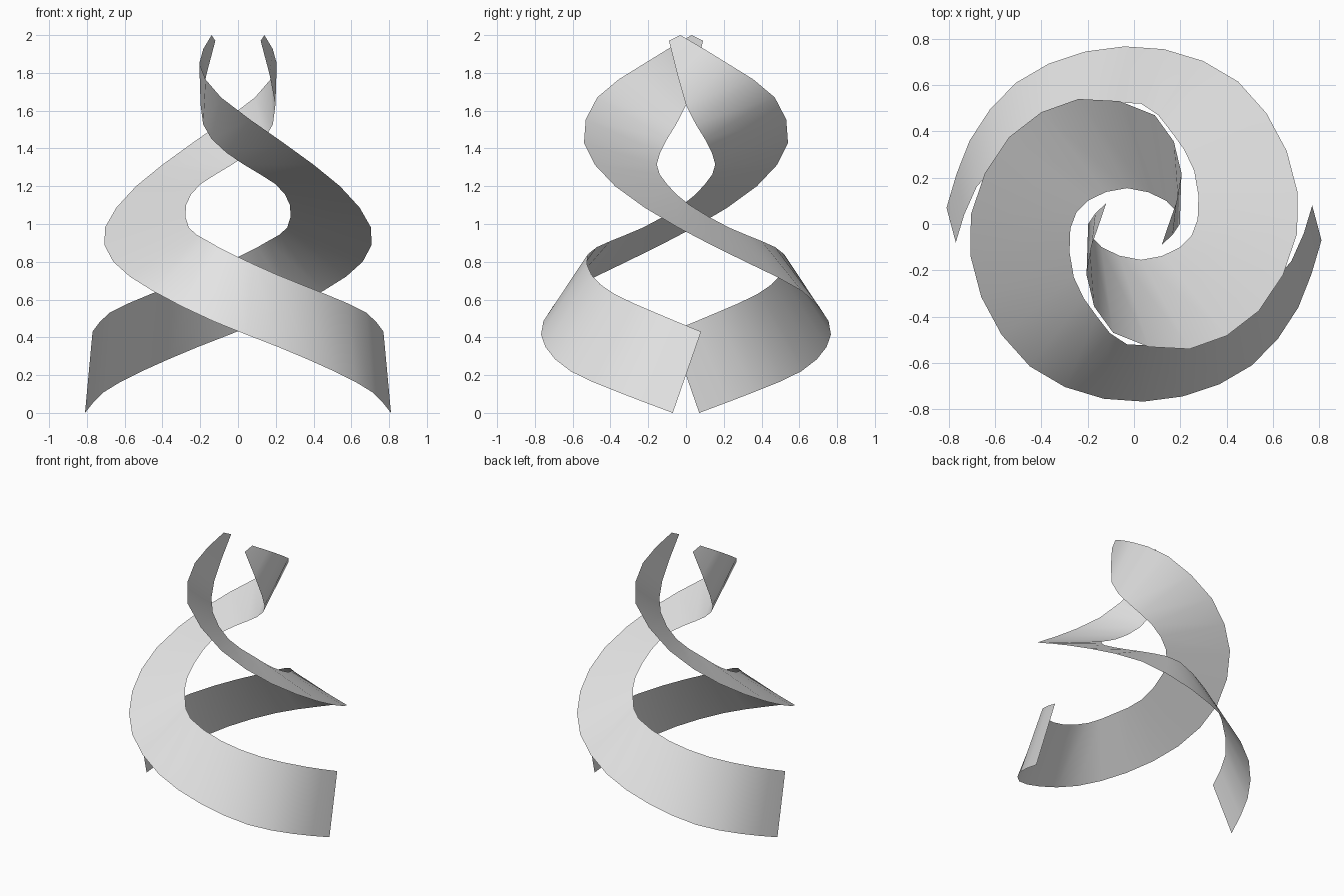
import bpy
import bmesh
from math import pi
from mathutils import Matrix, Vector

cube = bpy.data.objects.get("Cube")
if cube:
    bpy.data.objects.remove(cube, do_unlink=True)

# Plain grey for both ribbons
grey = bpy.data.materials.new("light_grey")
grey.use_nodes = True
colour = (0.8, 0.8, 0.8, 1.0)
grey.diffuse_color = colour
grey.node_tree.nodes["Principled BSDF"].inputs["Base Color"].default_value = colour

# Path of the edge that starts at the foot of the ribbon and ends on top
OUTER_EDGE = [
    (.81, -.07, 0), (.71, -.36, .11), (.51, -.61, .22), (.21, -.745, .35),
    (-.13, -.755, .485), (-.45, -.615, .645), (-.66, -.315, .8),
    (-.705, .04, .98), (-.54, .375, 1.2), (-.24, .54, 1.43),
    (.09, .47, 1.67), (.205, .22, 1.85), (.14, -.03, 2),
]
# Path of the edge that curls in around the central axis
INNER_EDGE = [
    (.77, .08, .43), (.68, -.16, .53), (.46, -.38, .63), (.21, -.5, .73),
    (-.03, -.52, .84), (-.16, -.4, .91), (-.26, -.23, .98),
    (-.275, -.02, 1.1), (-.2, .1, 1.21), (-.03, .155, 1.315),
    (.14, .1, 1.45), (.198, 0, 1.63), (.12, -.09, 1.97),
]


def smooth_path(keys, steps=2):
    """Pass a smooth curve through the key points."""
    p = [Vector(k) for k in keys]
    p = [p[0] * 2 - p[1]] + p + [p[-1] * 2 - p[-2]]
    points = []
    for a, b, c, d in zip(p, p[1:], p[2:], p[3:]):
        for s in range(steps):
            t = s / steps
            points.append(b + (c - a) * (t / 2)
                          + (a * 2 - b * 5 + c * 4 - d) * (t * t / 2)
                          + (b * 3 - a - c * 3 + d) * (t ** 3 / 2))
    points.append(p[-2])
    return points


def make_ribbon(name, turn):
    """Span a twisted strip between the two edges, turned about the axis."""
    bm = bmesh.new()
    rows = [(bm.verts.new(o), bm.verts.new(i))
            for o, i in zip(smooth_path(OUTER_EDGE), smooth_path(INNER_EDGE))]
    for (a, b), (c, d) in zip(rows, rows[1:]):
        face = bm.faces.new((a, c, d, b))
        face.smooth = True
    bm.transform(Matrix.Rotation(turn, 4, "Z"))
    mesh = bpy.data.meshes.new(name)
    bm.to_mesh(mesh)
    bm.free()
    mesh.materials.append(grey)
    ribbon = bpy.data.objects.new(name, mesh)
    bpy.context.collection.objects.link(ribbon)


# Two matching ribbons, half a turn apart
make_ribbon("front_ribbon", 0)
make_ribbon("back_ribbon", pi)
